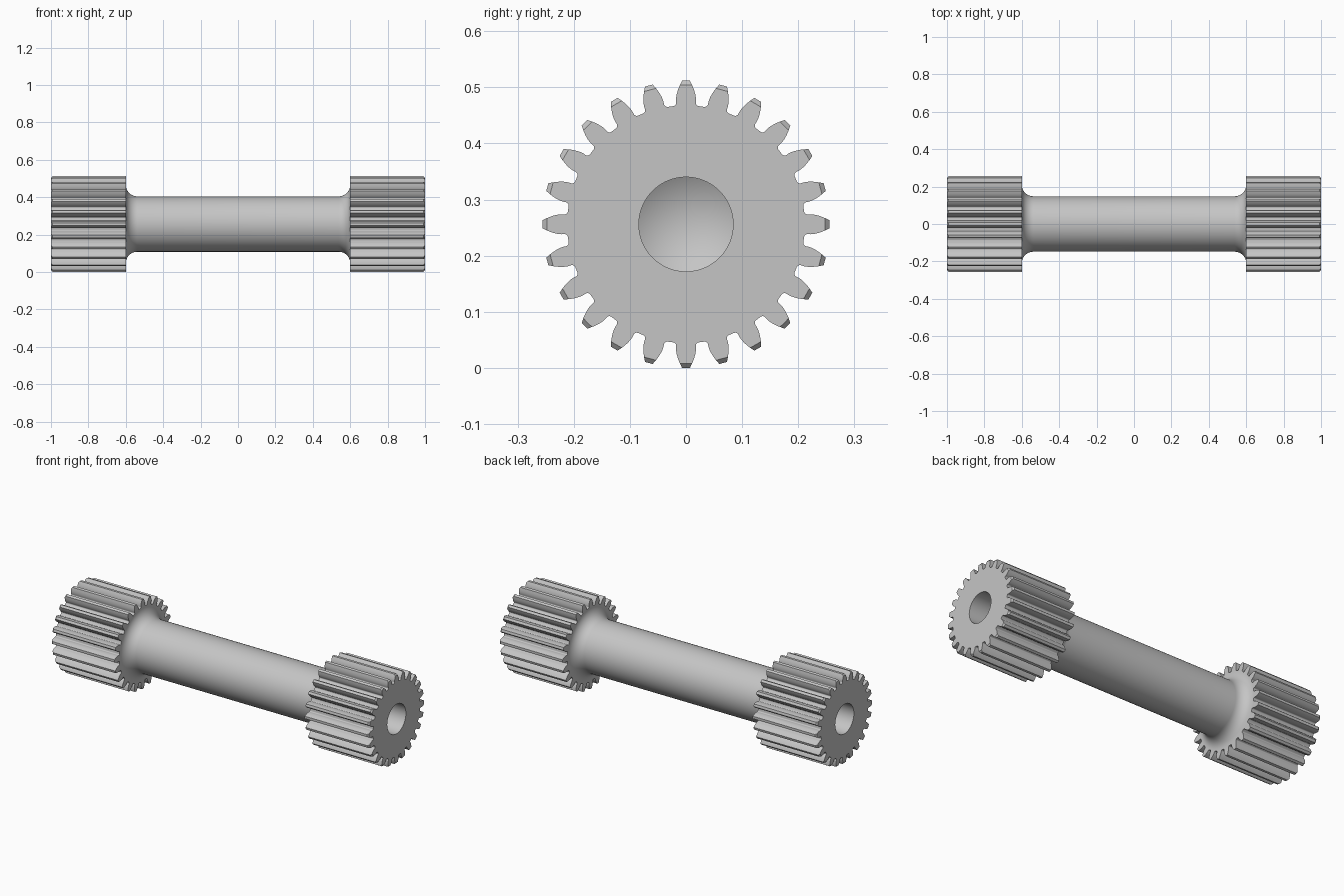
import bpy, bmesh
from math import pi, sin, cos, tan, acos, sqrt, radians

cube = bpy.data.objects.get("Cube")
if cube:
    bpy.data.objects.remove(cube, do_unlink=True)

# Main dimensions
TEETH = 24
TIP = 0.256
MODULE = 2 * TIP / (TEETH + 2)
PITCH = MODULE * TEETH / 2
ROOT = PITCH - 1.25 * MODULE
BASE = PITCH * cos(radians(20))
CHAMFER = 0.008
BORE = 0.084
AXIS_Z = TIP
SIDES = 96

steel = bpy.data.materials.new("steel grey")
steel.use_nodes = True
grey = (0.56, 0.56, 0.56, 1)
steel.diffuse_color = grey
steel.node_tree.nodes["Principled BSDF"].inputs["Base Color"].default_value = grey


def half_angle(r):
    """Angular half thickness of an involute tooth at radius r."""
    def inv(a):
        return tan(a) - a
    return pi / (2 * TEETH) + inv(radians(20)) - inv(acos(min(1, BASE / r)))


def tooth_side():
    """Polar points (r, offset) from the root fillet up to the tip."""
    fillet = 0.006
    start = half_angle(BASE)
    pts = []
    for i in range(6):
        t = i / 5 * pi / 2
        pts.append((ROOT + fillet * (1 - cos(t)), start + fillet * (1 - sin(t)) / ROOT))
    top = TIP - CHAMFER
    for i in range(6):
        r = BASE + (top - BASE) * i / 5
        pts.append((r, half_angle(r)))
    pts.append((TIP, half_angle(TIP)))
    return pts


def ring(bm, x, polar):
    return [bm.verts.new((x, r * cos(a), AXIS_Z + r * sin(a))) for r, a in polar]


def bridge(bm, a, b):
    n = len(a)
    for i in range(n):
        j = (i + 1) % n
        bm.faces.new((a[i], a[j], b[j], b[i]))


def circle(r, sides=SIDES):
    return [(r, 2 * pi * i / sides) for i in range(sides)]


def loop_edges(bm, verts):
    return [bm.edges.get((verts[i - 1], verts[i])) for i in range(len(verts))]


def finish(bm, name):
    bmesh.ops.recalc_face_normals(bm, faces=bm.faces)
    mesh = bpy.data.meshes.new(name)
    bm.to_mesh(mesh)
    bm.free()
    mesh.materials.append(steel)
    obj = bpy.data.objects.new(name, mesh)
    bpy.context.collection.objects.link(obj)
    bpy.ops.object.select_all(action='DESELECT')
    obj.select_set(True)
    bpy.context.view_layer.objects.active = obj
    bpy.ops.object.shade_smooth_by_angle(angle=radians(28))
    return obj


def gear(name, side):
    """Spur gear with chamfered tooth tips and a drilled centre hole."""
    outline = []
    flank = tooth_side()
    for k in range(TEETH):
        mid = 2 * pi * k / TEETH
        outline += [(r, mid - a) for r, a in flank]
        outline += [(r, mid + a) for r, a in reversed(flank)]
    bm = bmesh.new()
    inner = ring(bm, side * 0.6, outline)
    shoulder = ring(bm, side * (1 - CHAMFER), outline)
    outer = ring(bm, side, [(min(r, TIP - CHAMFER), a) for r, a in outline])
    bridge(bm, inner, shoulder)
    # End band, with the diagonals chosen so the flanks stay true
    n = len(outline)
    for i in range(n):
        j = (i + 1) % n
        if outline[j][0] >= outline[i][0]:
            bm.faces.new((shoulder[i], shoulder[j], outer[i]))
            bm.faces.new((shoulder[j], outer[j], outer[i]))
        else:
            bm.faces.new((shoulder[i], shoulder[j], outer[j]))
            bm.faces.new((shoulder[i], outer[j], outer[i]))
    # Centre hole with a drill-point bottom
    mouth = ring(bm, side, circle(BORE))
    floor = ring(bm, side * 0.7, circle(BORE))
    bridge(bm, mouth, floor)
    apex = bm.verts.new((side * (0.7 - BORE / tan(radians(59))), 0, AXIS_Z))
    for i in range(SIDES):
        bm.faces.new((floor[i - 1], floor[i], apex))
    # Flat end faces
    bmesh.ops.triangle_fill(bm, use_beauty=True,
                            edges=loop_edges(bm, outer) + loop_edges(bm, mouth))
    bmesh.ops.triangle_fill(bm, use_beauty=True, edges=loop_edges(bm, inner))
    return finish(bm, name)


def shaft():
    """Round shaft flaring into both gears through quarter-round fillets."""
    radius, fillet = 0.148, 0.062
    half = []
    for i in range(13):
        t = i / 12 * pi / 2
        half.append((0.6 - fillet * (1 - sin(t)), radius + fillet * (1 - cos(t))))
    profile = [(-x, r) for x, r in reversed(half)] + half
    bm = bmesh.new()
    rings = [ring(bm, x, circle(r)) for x, r in profile]
    for a, b in zip(rings, rings[1:]):
        bridge(bm, a, b)
    return finish(bm, "shaft")


shaft()
gear("left_gear", 1)
gear("right_gear", -1)
